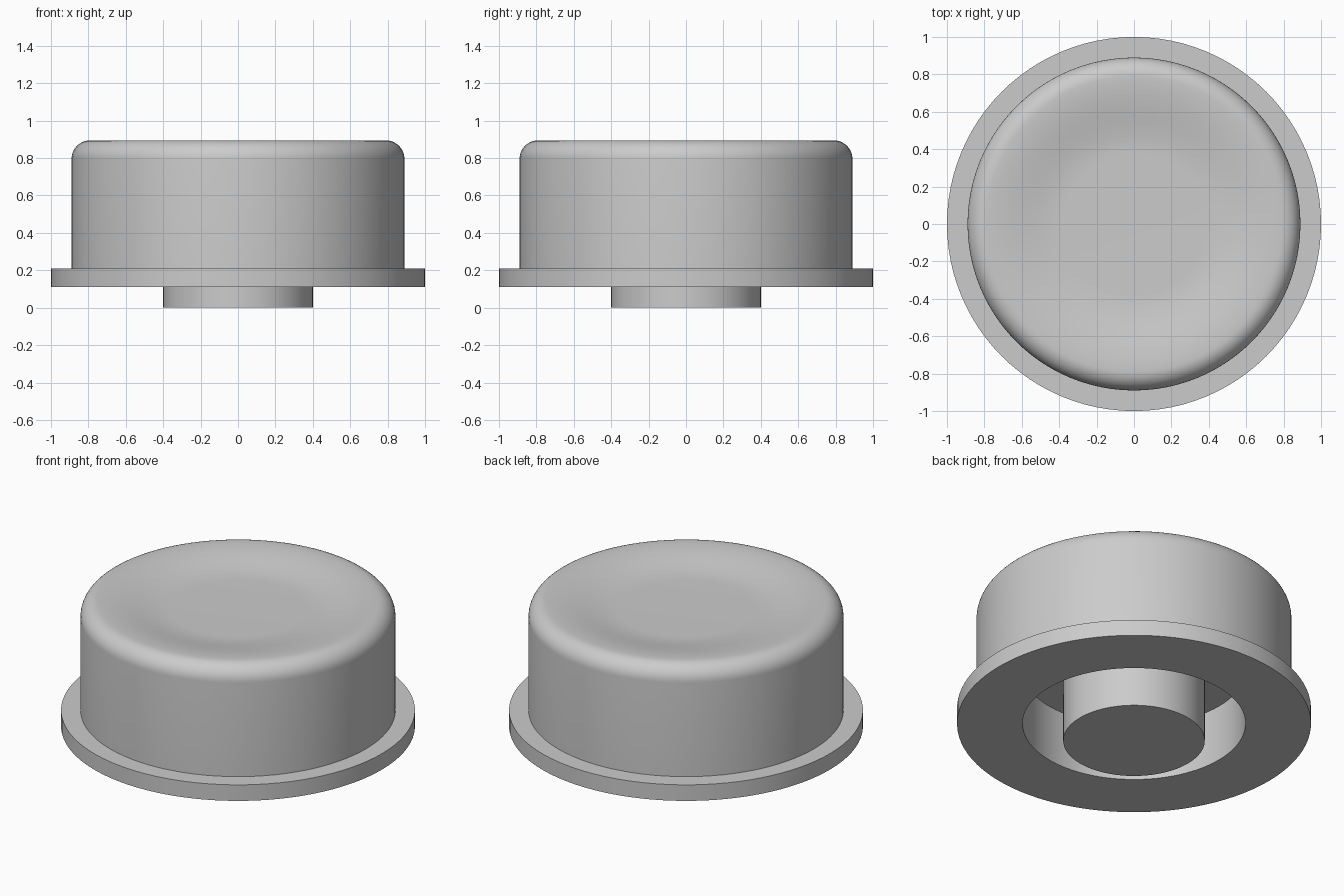
import bpy, bmesh, math

cube = bpy.data.objects.get("Cube")
if cube:
    bpy.data.objects.remove(cube)

SEGMENTS = 96

grey = bpy.data.materials.new("light grey")
grey.use_nodes = True
grey.diffuse_color = (0.6, 0.6, 0.6, 1)
grey.node_tree.nodes["Principled BSDF"].inputs["Base Color"].default_value = grey.diffuse_color


def lathe(name, profile):
    """Spin a (radius, height) profile, running from axis to axis, around z."""
    bm = bmesh.new()
    verts = [bm.verts.new((r, 0, z)) for r, z in profile]
    edges = [bm.edges.new(pair) for pair in zip(verts, verts[1:])]
    bmesh.ops.spin(bm, geom=verts + edges, axis=(0, 0, 1), cent=(0, 0, 0),
                   angle=math.tau, steps=SEGMENTS)
    bmesh.ops.remove_doubles(bm, verts=bm.verts, dist=1e-4)
    bmesh.ops.recalc_face_normals(bm, faces=bm.faces)
    mesh = bpy.data.meshes.new(name)
    bm.to_mesh(mesh)
    bm.free()
    mesh.materials.append(grey)
    obj = bpy.data.objects.new(name, mesh)
    bpy.context.collection.objects.link(obj)
    bpy.ops.object.select_all(action="DESELECT")
    obj.select_set(True)
    bpy.context.view_layer.objects.active = obj
    bpy.ops.object.shade_smooth_by_angle(angle=math.radians(30))
    return obj


# Main dimensions
cap_r, top, fillet = 0.89, 0.895, 0.10
flange_low, flange_high = 0.11, 0.21
recess_r, ceiling = 0.63, 0.46
dish_r, dish_depth = 0.38, 0.05
rim_r = cap_r - fillet

# Underside recess, flange and cap wall
profile = [(0, ceiling), (recess_r, ceiling), (recess_r, flange_low),
           (1, flange_low), (1, flange_high), (cap_r, flange_high)]

# Rounded rim
for i in range(11):
    a = math.pi / 2 * i / 10
    profile.append((rim_r + fillet * math.cos(a), top - fillet + fillet * math.sin(a)))

# Shallow dished top, easing down to a flat centre
for i in range(1, 13):
    t = i / 12
    profile.append((rim_r + (dish_r - rim_r) * t,
                    top - dish_depth * (1 - math.cos(math.pi * t)) / 2))
profile.append((0, top - dish_depth))
lathe("button_cap", profile)

# Central stem
lathe("stem", [(0, 0), (0.4, 0), (0.4, ceiling + 0.01), (0, ceiling + 0.01)])
